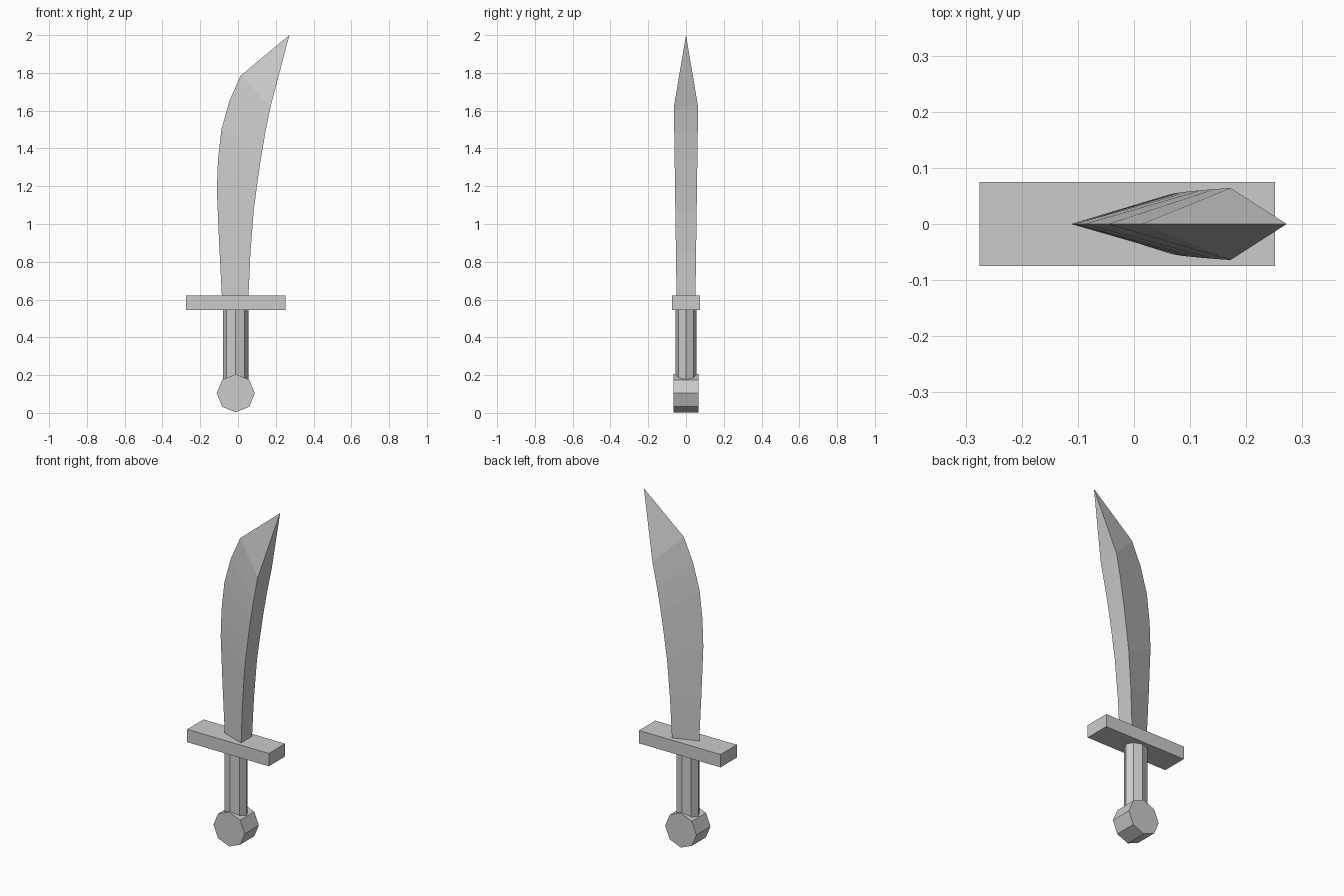
import bpy, bmesh, math
from mathutils import Matrix

cube = bpy.data.objects.get("Cube")
if cube:
    bpy.data.objects.remove(cube, do_unlink=True)

steel = bpy.data.materials.new("plain_grey")
steel.diffuse_color = (0.6, 0.6, 0.6, 1)
steel.use_nodes = True
steel.node_tree.nodes["Principled BSDF"].inputs["Base Color"].default_value = (0.6, 0.6, 0.6, 1)

AXIS_X = -0.012  # centre line of the handle


def add_part(name, bm):
    """Turn a bmesh into a flat-shaded object."""
    bmesh.ops.recalc_face_normals(bm, faces=bm.faces[:])
    mesh = bpy.data.meshes.new(name)
    bm.to_mesh(mesh)
    bm.free()
    mesh.materials.append(steel)
    obj = bpy.data.objects.new(name, mesh)
    bpy.context.collection.objects.link(obj)
    return obj


def octagon_prism(name, depth, centre, scale, rotation=Matrix()):
    """Eight-sided prism, stretched, turned and moved into place."""
    bm = bmesh.new()
    bmesh.ops.create_cone(bm, cap_ends=True, segments=8, radius1=1, radius2=1, depth=depth)
    move = Matrix.Translation(centre) @ rotation @ Matrix.Diagonal((*scale, 1, 1))
    bmesh.ops.transform(bm, matrix=move, verts=bm.verts[:])
    return add_part(name, bm)


# Pommel: octagonal disc facing the front
octagon_prism("pommel", 0.13, (AXIS_X, 0, 0.104), (0.101, 0.101),
              Matrix.Rotation(math.pi / 2, 4, 'X'))

# Grip: slightly flattened octagonal rod
octagon_prism("grip", 0.40, (AXIS_X, 0, 0.36), (0.0675, 0.055))

# Guard: plain crossbar
bm = bmesh.new()
bmesh.ops.create_cube(bm, size=1)
bmesh.ops.transform(bm, verts=bm.verts[:],
                    matrix=Matrix.Translation((AXIS_X, 0, 0.583)) @ Matrix.Diagonal((0.527, 0.15, 0.075, 1)))
add_part("guard", bm)

# Blade: triangular section lofted along a curved cutting edge and a flat spine
edge = [(-0.085, 0.61), (-0.1, 0.9), (-0.112, 1.18), (-0.106, 1.34),
        (-0.088, 1.5), (-0.046, 1.65), (0.014, 1.785)]
spine = [(0.055, 0.61), (0.066, 0.85), (0.083, 1.07), (0.1, 1.2),
         (0.12, 1.34), (0.144, 1.48), (0.172, 1.62)]
bm = bmesh.new()
rings = []
for i, ((ex, ez), (sx, sz)) in enumerate(zip(edge, spine)):
    half = 0.05 + 0.014 * (sz - spine[0][1])
    rings.append([bm.verts.new(p) for p in ((ex, 0, ez), (sx, -half, sz), (sx, half, sz))])
for low, high in zip(rings, rings[1:]):
    for k in range(3):
        n = (k + 1) % 3
        bm.faces.new((low[k], low[n], high[n], high[k]))
tip = bm.verts.new((0.272, 0, 2.0))
for k in range(3):
    bm.faces.new((rings[-1][k], rings[-1][(k + 1) % 3], tip))
bm.faces.new(rings[0])
add_part("blade", bm)
